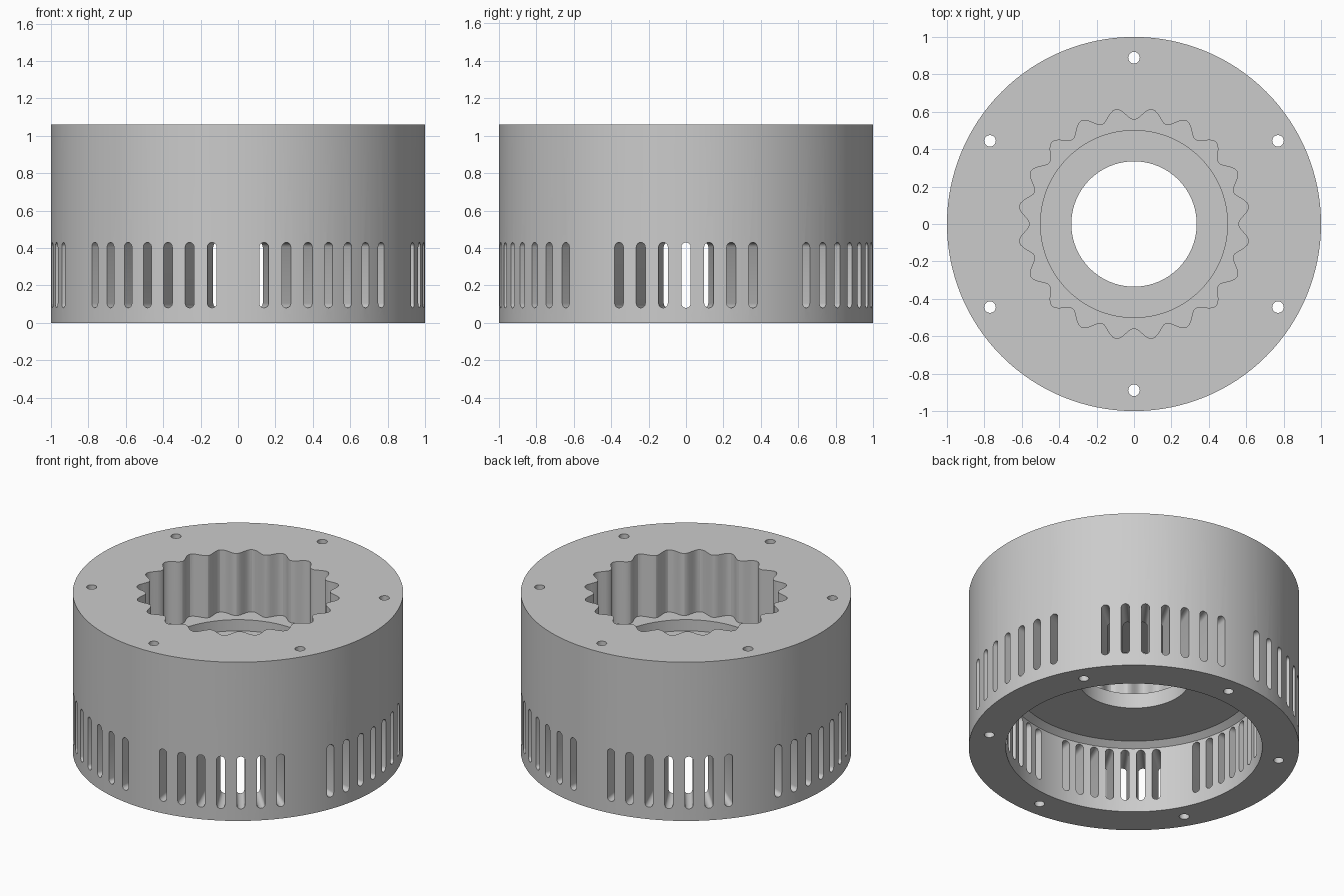
import bpy, bmesh
from math import pi, sin, cos, radians
from mathutils import Matrix, Vector

cube = bpy.data.objects.get("Cube")
if cube:
    bpy.data.objects.remove(cube, do_unlink=True)

HEIGHT = 1.06
SEGMENTS = 128

grey = bpy.data.materials.new("plain grey")
grey.use_nodes = True
colour = (0.6, 0.6, 0.6, 1)
grey.diffuse_color = colour
grey.node_tree.nodes["Principled BSDF"].inputs["Base Color"].default_value = colour


def finish(bm, name):
    bmesh.ops.recalc_face_normals(bm, faces=bm.faces)
    mesh = bpy.data.meshes.new(name)
    bm.to_mesh(mesh)
    bm.free()
    mesh.materials.append(grey)
    obj = bpy.data.objects.new(name, mesh)
    bpy.context.collection.objects.link(obj)
    return obj


def add_prism(bm, outline, direction):
    """Extrude a closed outline of points along a direction."""
    face = bm.faces.new([bm.verts.new(p) for p in outline])
    ext = bmesh.ops.extrude_face_region(bm, geom=[face])
    moved = [v for v in ext["geom"] if isinstance(v, bmesh.types.BMVert)]
    bmesh.ops.translate(bm, verts=moved, vec=direction)


def circle(radius, count):
    return [(radius * cos(2 * pi * i / count), radius * sin(2 * pi * i / count))
            for i in range(count)]


# Turned housing: outer wall, lower chamber, web and bearing seat
profile = [(0.335, 0.47), (0.735, 0.47), (0.776, 0.44), (0.776, 0), (1, 0),
           (1, HEIGHT), (0.5, HEIGHT), (0.5, 0.57), (0.335, 0.57)]
bm = bmesh.new()
rings = [[bm.verts.new((r * x, r * y, z)) for x, y in circle(1, SEGMENTS)]
         for r, z in profile]
for a, b in zip(rings, rings[1:] + rings[:1]):
    for i in range(SEGMENTS):
        j = (i + 1) % SEGMENTS
        bm.faces.new((a[i], a[j], b[j], b[i]))
housing = finish(bm, "housing")

# Splined bore with twenty rounded grooves
bm = bmesh.new()
outline = []
for i in range(240):
    t = 2 * pi * i / 240
    r = 0.588 - 0.031 * cos(20 * t)
    outline.append((r * cos(t), r * sin(t), 0.645))
add_prism(bm, outline, Vector((0, 0, 0.5)))
spline_cutter = finish(bm, "spline_cutter")

# Vent slots: six groups of seven rounded slots, cut radially
bm = bmesh.new()
half = 0.025
ends = [(0.43 - half, 0), (0.08 + half, pi)]
stadium = [(half * cos(s + pi * k / 8), z + half * sin(s + pi * k / 8))
           for z, s in ends for k in range(9)]
for centre in (0, 61, 119, 180, 241, 299):
    for k in range(-3, 4):
        turn = Matrix.Rotation(radians(centre + 7 * k), 3, 'Z')
        add_prism(bm, [turn @ Vector((0.7, y, z)) for y, z in stadium],
                  turn @ Vector((0.4, 0, 0)))
slot_cutter = finish(bm, "slot_cutter")

# Six bolt holes through the wall
bm = bmesh.new()
for k in range(6):
    a = radians(30 + 60 * k)
    add_prism(bm, [(0.889 * cos(a) + x, 0.889 * sin(a) + y, -0.1)
                   for x, y in circle(0.031, 20)], Vector((0, 0, 1.4)))
bolt_cutter = finish(bm, "bolt_cutter")

# Cut everything out of the housing
bpy.ops.object.select_all(action='DESELECT')
bpy.context.view_layer.objects.active = housing
housing.select_set(True)
for cutter in (spline_cutter, slot_cutter, bolt_cutter):
    cutter.hide_render = True
    mod = housing.modifiers.new(cutter.name, 'BOOLEAN')
    mod.operation = 'DIFFERENCE'
    mod.solver = 'EXACT'
    mod.object = cutter
    bpy.ops.object.modifier_apply(modifier=mod.name)
    bpy.data.objects.remove(cutter, do_unlink=True)
bpy.ops.object.shade_smooth_by_angle(angle=radians(30))
